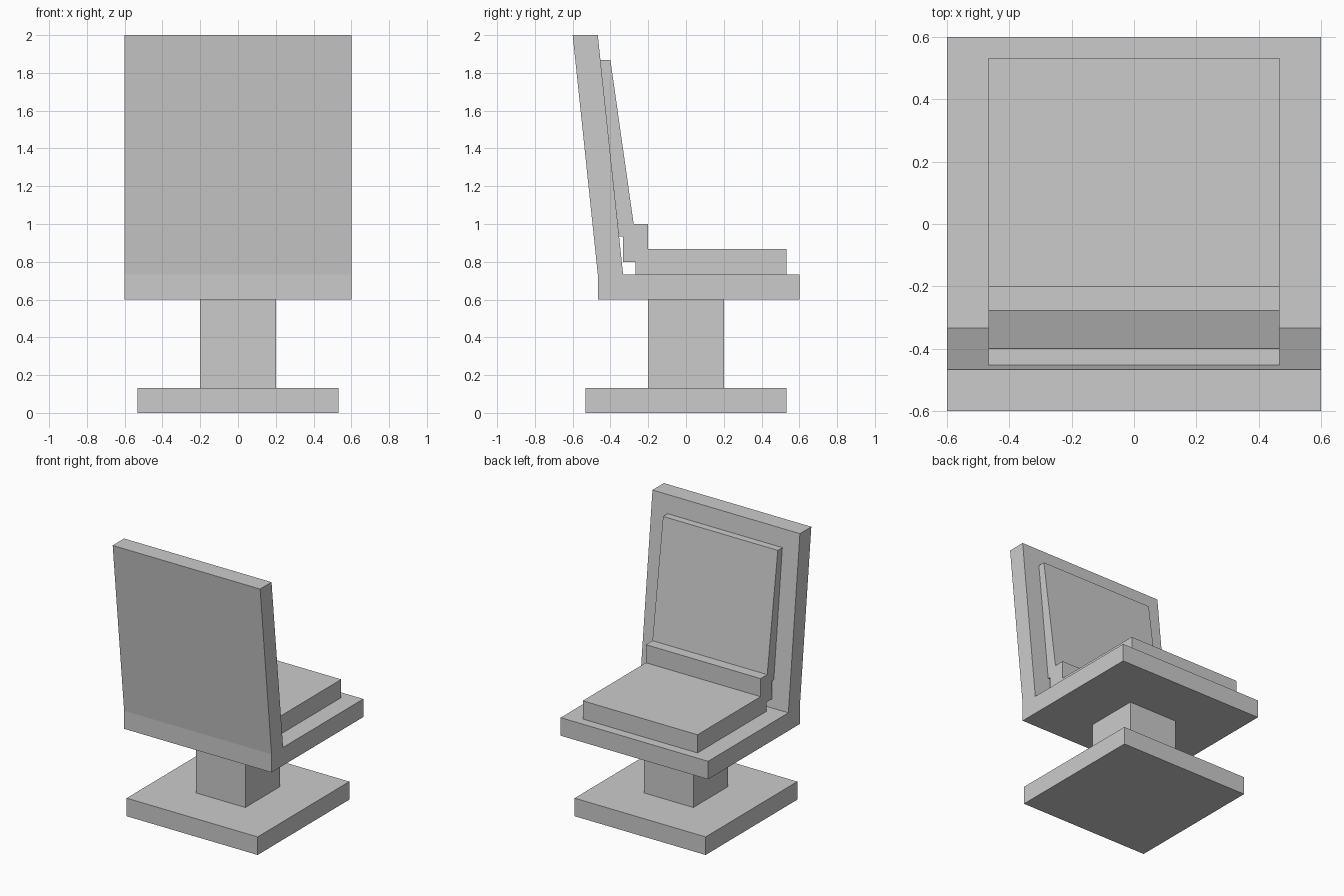
import bpy, bmesh

if "Cube" in bpy.data.objects:
    bpy.data.objects.remove(bpy.data.objects["Cube"])


def extrude_profile(name, half_width, profile):
    """Extrude a closed (y, z) side profile symmetrically along x."""
    bm = bmesh.new()
    face = bm.faces.new([bm.verts.new((-half_width, y, z)) for y, z in profile])
    out = bmesh.ops.extrude_face_region(bm, geom=[face], use_keep_orig=True)
    verts = [v for v in out["geom"] if isinstance(v, bmesh.types.BMVert)]
    bmesh.ops.translate(bm, verts=verts, vec=(2 * half_width, 0, 0))
    bmesh.ops.recalc_face_normals(bm, faces=bm.faces)
    mesh = bpy.data.meshes.new(name)
    bm.to_mesh(mesh)
    bm.free()
    obj = bpy.data.objects.new(name, mesh)
    bpy.context.collection.objects.link(obj)
    return obj


def block(name, half, z0, z1):
    """Square block centred on the z axis."""
    return extrude_profile(name, half, [(-half, z0), (half, z0), (half, z1), (-half, z1)])


# Floor plate and pedestal
block("base_plate", 0.533, 0, 0.133)
block("pedestal", 0.2, 0.133, 0.6)

# Seat pan with leaning backrest, one L-shaped shell
extrude_profile("seat_shell", 0.6, [
    (-0.467, 0.6), (0.6, 0.6), (0.6, 0.733), (-0.333, 0.733),
    (-0.467, 2.0), (-0.6, 2.0), (-0.467, 0.733)])

# Stepped padding over the seat and backrest
extrude_profile("cushion", 0.467, [
    (-0.267, 0.733), (0.533, 0.733), (0.533, 0.867), (-0.2, 0.867),
    (-0.2, 1.0), (-0.277, 1.0), (-0.4, 1.867), (-0.453, 1.867),
    (-0.354, 0.933), (-0.333, 0.933), (-0.333, 0.8), (-0.267, 0.8)])
